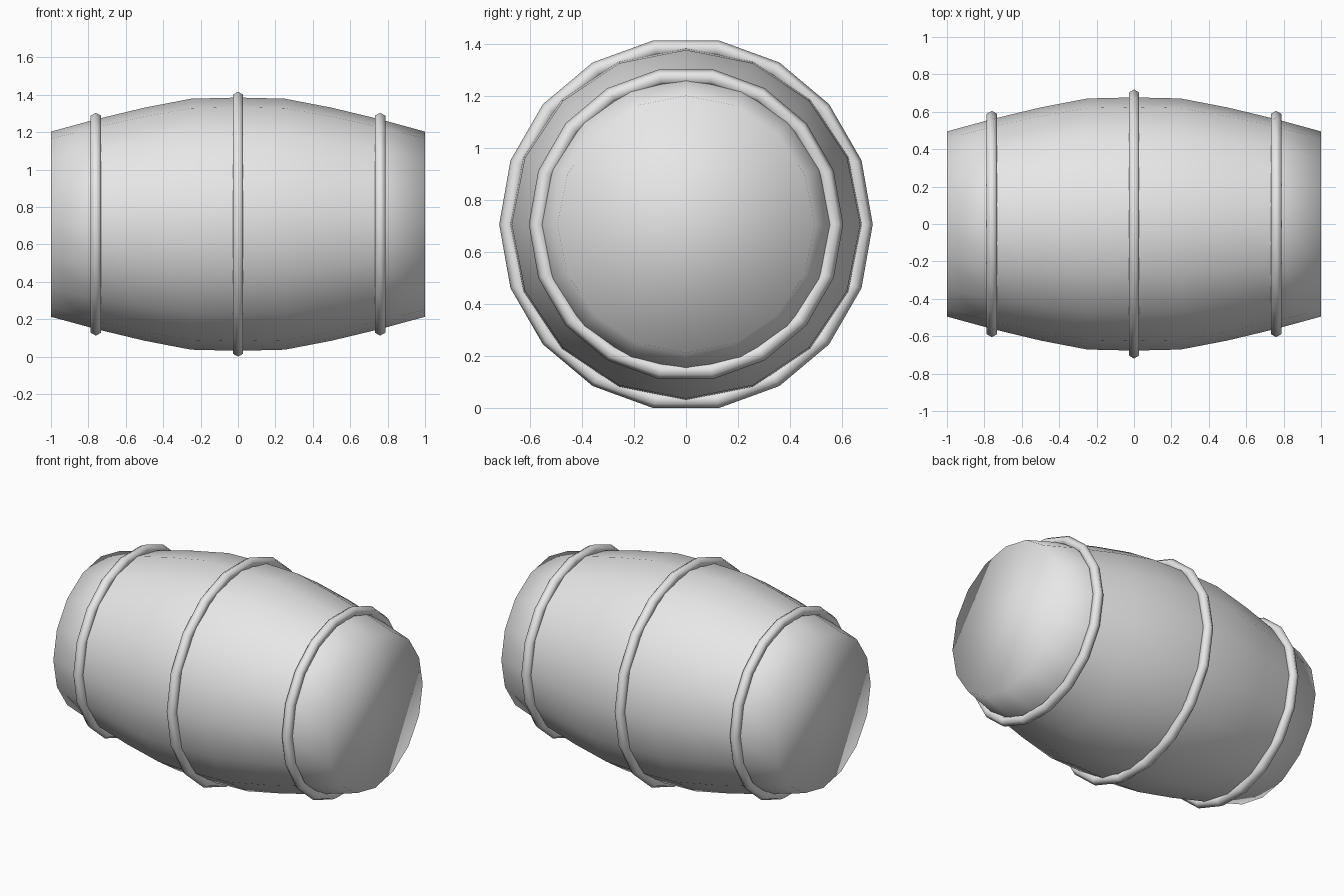
import bpy
import bmesh
import math

if "Cube" in bpy.data.objects:
    bpy.data.objects.remove(bpy.data.objects["Cube"], do_unlink=True)

CENTRE_Z = 0.708

grey = bpy.data.materials.new("light grey")
grey.use_nodes = True
colour = (0.8, 0.8, 0.8, 1)
grey.diffuse_color = colour
grey.node_tree.nodes["Principled BSDF"].inputs["Base Color"].default_value = colour


def lathe(name, profile, sides, closed):
    """Revolve (x, radius) points around the x axis; closed joins last to first."""
    bm = bmesh.new()
    rings = []
    for x, r in profile:
        angles = [2 * math.pi * i / sides for i in range(sides)]
        rings.append([bm.verts.new((x, r * math.cos(a), r * math.sin(a))) for a in angles])
    pairs = list(zip(rings, rings[1:]))
    if closed:
        pairs.append((rings[-1], rings[0]))
    else:
        bm.faces.new(rings[0])
        bm.faces.new(rings[-1])
    for a, b in pairs:
        for i in range(sides):
            j = (i + 1) % sides
            bm.faces.new((a[i], a[j], b[j], b[i]))
    bmesh.ops.recalc_face_normals(bm, faces=bm.faces)
    for f in bm.faces:
        f.smooth = True
    mesh = bpy.data.meshes.new(name)
    bm.to_mesh(mesh)
    bm.free()
    mesh.materials.append(grey)
    obj = bpy.data.objects.new(name, mesh)
    obj.location.z = CENTRE_Z
    bpy.context.collection.objects.link(obj)
    return obj


# Bulging barrel body with flat ends
half = [(0.25, 0.671), (0.5, 0.623), (0.75, 0.563), (1, 0.495)]
body = [(-x, r) for x, r in reversed(half)] + [(0, 0.677)] + half
lathe("barrel_body", body, 16, False)

# Hoops with a six-sided tube section
TUBE = 0.032
for name, x, radius in (("right_hoop", -0.76, 0.573),
                        ("middle_hoop", 0, 0.687),
                        ("left_hoop", 0.76, 0.573)):
    section = [(x + TUBE * math.sin(k * math.pi / 3), radius + TUBE * math.cos(k * math.pi / 3))
               for k in range(6)]
    lathe(name, section, 18, True)
